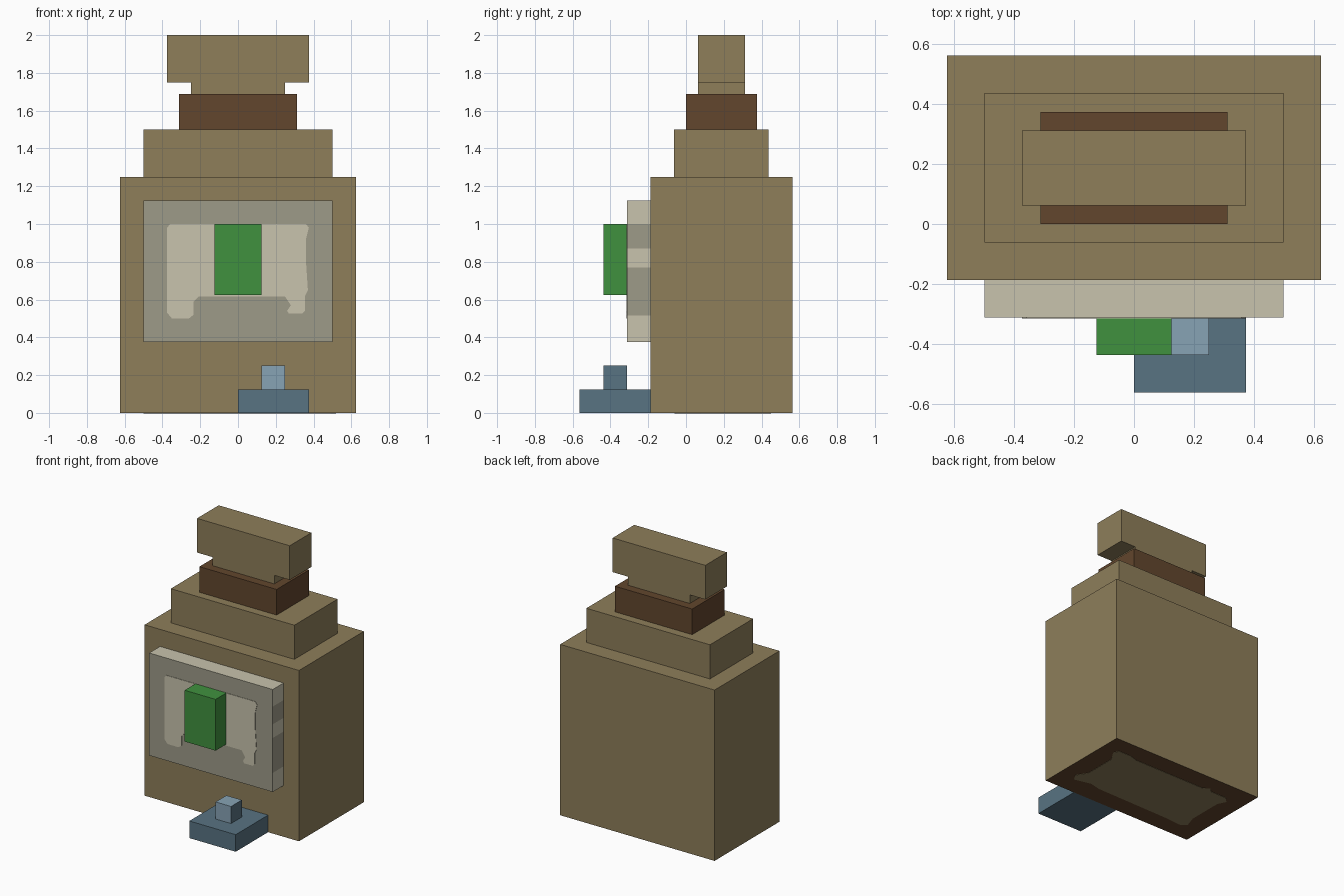
import bpy, bmesh
from mathutils import Vector

default = bpy.data.objects.get("Cube")
if default:
    bpy.data.objects.remove(default, do_unlink=True)

U = 1 / 16  # modelling unit


def material(name, code):
    """Flat material from an sRGB hex code."""
    srgb = [int(code[i:i + 2], 16) / 255 for i in (0, 2, 4)]
    linear = [c / 12.92 if c < 0.04045 else ((c + 0.055) / 1.055) ** 2.4 for c in srgb]
    mat = bpy.data.materials.new(name)
    mat.use_nodes = True
    mat.diffuse_color = (*linear, 1)
    shader = next(n for n in mat.node_tree.nodes if n.type == 'BSDF_PRINCIPLED')
    shader.inputs["Base Color"].default_value = (*linear, 1)
    shader.inputs["Roughness"].default_value = 0.9
    return mat


TAN = material("tan", "8E7E5A")
BROWN = material("dark brown", "62462D")
CREAM = material("cream", "C8C3AD")
GREY = material("warm grey", "9E9B89")
GREEN = material("green", "40913F")
BLUE = material("slate blue", "587382")
SKY = material("light blue", "87A3B5")


def finish(name, bm, mats):
    bmesh.ops.recalc_face_normals(bm, faces=bm.faces)
    mesh = bpy.data.meshes.new(name)
    bm.to_mesh(mesh)
    bm.free()
    for mat in mats:
        mesh.materials.append(mat)
    obj = bpy.data.objects.new(name, mesh)
    bpy.context.collection.objects.link(obj)
    return obj


def box(name, x, y, z, mats, rule=None, cuts=()):
    """Box from ranges in units; optional height cuts and face colour rule."""
    bm = bmesh.new()
    bmesh.ops.create_cube(bm, size=1)
    for v in bm.verts:
        v.co = Vector([(r[0] + (r[1] - r[0]) * (c + 0.5)) * U
                       for r, c in zip((x, y, z), v.co)])
    for height in cuts:
        bmesh.ops.bisect_plane(bm, geom=bm.verts[:] + bm.edges[:] + bm.faces[:],
                               plane_co=(0, 0, height), plane_no=(0, 0, 1))
    bm.normal_update()
    if rule:
        for f in bm.faces:
            f.material_index = rule(f)
    return finish(name, bm, mats)


def plate(name, outline, place, push, mat):
    """Thin painted patch: outline points mapped by place, extruded by push."""
    bm = bmesh.new()
    face = bm.faces.new([bm.verts.new(place(a, b)) for a, b in outline])
    ext = bmesh.ops.extrude_face_region(bm, geom=[face])
    bmesh.ops.translate(bm, vec=push,
                        verts=[v for v in ext["geom"] if isinstance(v, bmesh.types.BMVert)])
    return finish(name, bm, [mat])


# Bottle: body with brown base, shoulder, neck band and stopper
box("body", (-10, 10), (-3, 9), (0, 20), [TAN, BROWN],
    lambda f: int(f.normal.z < -0.5))
box("shoulder", (-8, 8), (-1, 7), (20, 24), [TAN])
box("neck_band", (-5, 5), (0, 6), (24, 27), [BROWN])
box("stopper_neck", (-4, 4), (1, 5), (27, 28), [TAN])
box("stopper_top", (-6, 6), (1, 5), (28, 32), [TAN])

# Worn patch painted on the underside
worn = [(-.50, -.03), (-.46, -.06), (-.34, -.05), (.28, -.04), (.36, -.02),
        (.49, -.05), (.52, 0), (.47, .08), (.47, .32), (.52, .40), (.50, .44),
        (.40, .44), (.33, .42), (-.26, .42), (-.30, .45), (-.33, .42),
        (-.46, .42), (-.50, .38), (-.47, .32), (-.47, .06)]
plate("underside_patch", worn, lambda a, b: (a, b, 0), (0, 0, 0.003), TAN)
bpy.data.objects["underside_patch"].location.z = -0.002


# Label: grey face, cream rim, blotched sides
def label_colour(f):
    if abs(f.normal.y) > 0.5:
        return 1
    if abs(f.normal.z) > 0.5:
        return 0
    z = f.calc_center_median().z
    return int(0.87 < z < 1.0 or 0.515 < z < 0.77)


box("label", (-8, 8), (-5, -3), (6, 18), [CREAM, GREY], label_colour,
    cuts=(0.515, 0.77, 0.87, 1.0))

# Dripping cream patch on the label front
drip = [(-.36, 1.0), (.36, 1.0), (.375, .98), (.36, .92), (.36, .80), (.37, .65),
        (.355, .62), (.355, .54), (.34, .525), (.27, .525), (.26, .54), (.28, .57),
        (.25, .615), (-.21, .615), (-.235, .59), (-.235, .52), (-.26, .50),
        (-.35, .50), (-.375, .53), (-.375, .98)]
plate("label_patch", drip, lambda a, b: (a, -5 * U, b), (0, -0.003, 0), CREAM)

# Green emblem block
box("emblem", (-2, 2), (-7, -5), (10, 16), [GREEN])

# Small blue piece at the foot: base and knob with darker sides
box("foot_base", (0, 6), (-9, -3), (0, 2), [BLUE])
box("foot_knob", (2, 4), (-7, -5), (2, 4), [SKY, BLUE],
    lambda f: int(abs(f.normal.x) > 0.5))
